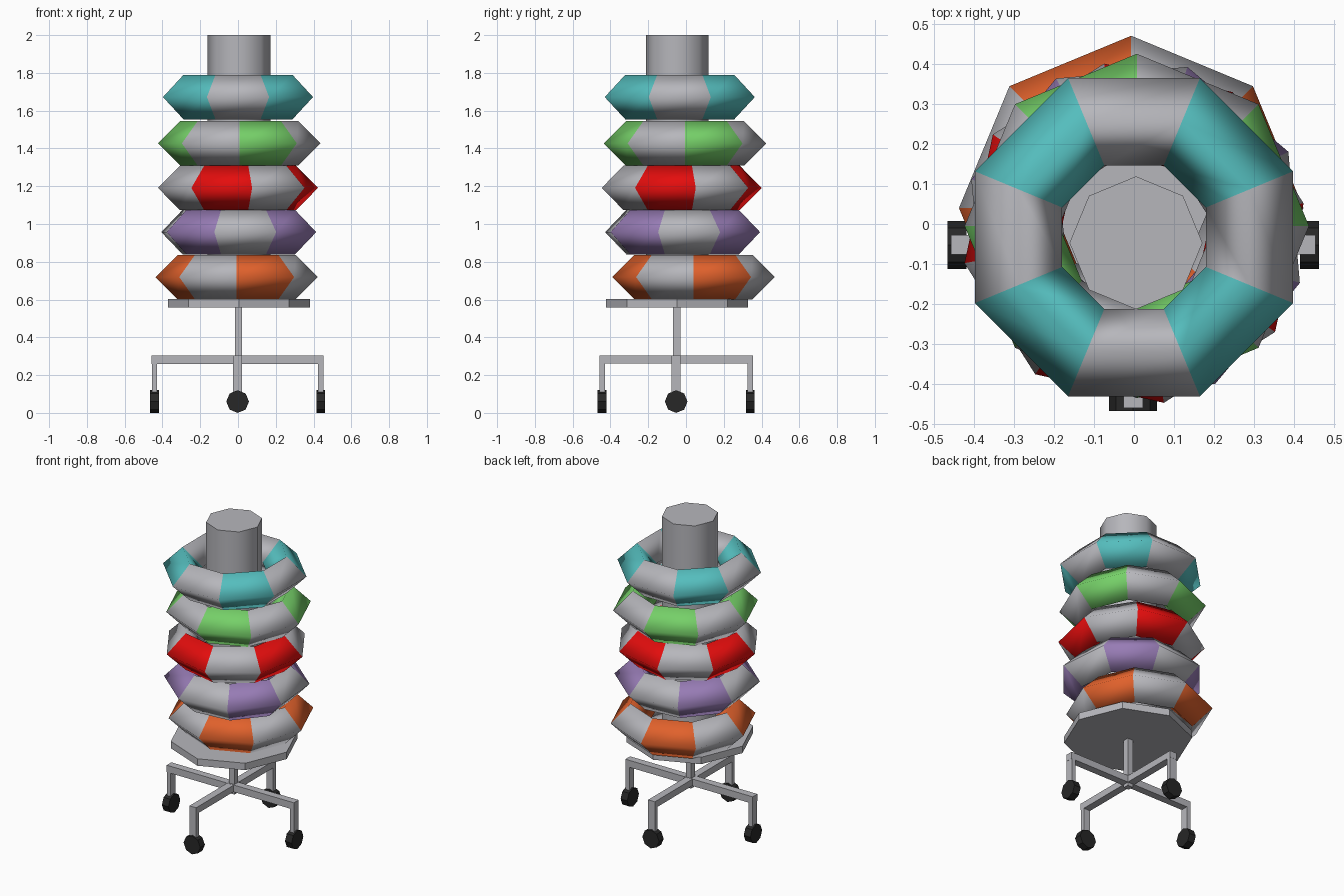
import bpy, bmesh, math
from mathutils import Matrix, Vector

if "Cube" in bpy.data.objects:
    bpy.data.objects.remove(bpy.data.objects["Cube"])


def material(name, rgb):
    m = bpy.data.materials.new(name)
    m.diffuse_color = (*rgb, 1)
    m.use_nodes = True
    m.node_tree.nodes["Principled BSDF"].inputs["Base Color"].default_value = m.diffuse_color
    return m


GREY = material("light grey", (0.47, 0.47, 0.50))
BLACK = material("black", (0.02, 0.02, 0.02))
TEAL = material("teal", (0.09, 0.51, 0.51))
GREEN = material("green", (0.18, 0.63, 0.14))
RED = material("red", (0.78, 0.004, 0.004))
PURPLE = material("purple", (0.31, 0.20, 0.46))
ORANGE = material("orange", (0.75, 0.12, 0.025))


def finish(name, bm, mats):
    bmesh.ops.recalc_face_normals(bm, faces=bm.faces)
    me = bpy.data.meshes.new(name)
    bm.to_mesh(me)
    bm.free()
    for m in mats:
        me.materials.append(m)
    ob = bpy.data.objects.new(name, me)
    bpy.context.collection.objects.link(ob)
    return ob


def cylinder(name, mat, centre, radius, depth, rot=Matrix(), smooth=False):
    bm = bmesh.new()
    bmesh.ops.create_cone(bm, cap_ends=True, segments=8, radius1=radius,
                          radius2=radius, depth=depth,
                          matrix=Matrix.Translation(centre) @ rot)
    for f in bm.faces:
        f.smooth = smooth and len(f.verts) == 4
    return finish(name, bm, [mat])


def box(name, lo, hi):
    lo, hi = Vector(lo), Vector(hi)
    bm = bmesh.new()
    bmesh.ops.create_cube(bm, size=1, matrix=Matrix.Translation((lo + hi) / 2)
                          @ Matrix.Diagonal((*(hi - lo), 1)))
    return finish(name, bm, [GREY])


def ring(name, mat, cx, cy, cz, start, major=0.312, minor=0.118):
    """Eight-sided ring with a four-sided section; alternate segments coloured."""
    bm = bmesh.new()
    loops = []
    for i in range(8):
        a = math.radians(start + 45 * i)
        loop = []
        for j in range(4):
            b = math.pi / 2 * j
            r = major + minor * math.cos(b)
            loop.append(bm.verts.new((cx + r * math.cos(a), cy + r * math.sin(a),
                                      cz + minor * math.sin(b))))
        loops.append(loop)
    for i in range(8):
        p, q = loops[i], loops[(i + 1) % 8]
        for j in range(4):
            k = (j + 1) % 4
            f = bm.faces.new((p[j], q[j], q[k], p[k]))
            f.smooth = True
            f.material_index = 1 - i % 2
    return finish(name, bm, [GREY, mat])


# Stacked rings
ring("orange_ring", ORANGE, -0.007, 0.04, 0.719, 0)
ring("purple_ring", PURPLE, 0.004, -0.018, 0.957, -62.5)
ring("red_ring", RED, 0.0, -0.023, 1.191, 325)
ring("green_ring", GREEN, 0.007, -0.005, 1.427, 0)
ring("teal_ring", TEAL, 0.0, -0.033, 1.672, 22.5)

# Centre post, round plate and stem
CX, CY = 0.005, -0.047
cylinder("post", GREY, (CX, CY, 1.29), 0.166, 1.42, smooth=True)
cylinder("plate", GREY, (CX, CY, 0.58), 0.376, 0.045)
box("stem", (CX - 0.021, CY - 0.021, 0.24), (CX + 0.017, CY + 0.017, 0.57))

# Crossed arms
X, Y, W = 0.44, 0.392, 0.024
MX, MY = -0.002, -0.052
box("side_arm", (MX - X - 0.015, MY - W, 0.26), (MX + X + 0.015, MY + W, 0.305))
box("front_back_arm", (MX - W, MY - Y - 0.015, 0.261), (MX + W, MY + Y + 0.015, 0.304))

# Legs and caster wheels at the arm ends
for label, dx, dy in (("right", 1, 0), ("left", -1, 0), ("back", 0, 1), ("front", 0, -1)):
    x, y = MX + dx * X, MY + dy * Y
    hx, hy = (0.014, W) if dx else (W, 0.014)
    box(label + "_leg", (x - hx, y - hy, 0.09), (x + hx, y + hy, 0.28))
    rot = Matrix.Rotation(math.pi / 2, 4, 'Y' if dx else 'X')
    cylinder(label + "_wheel", BLACK, (x, y, 0.06), 0.06, 0.047, rot)
